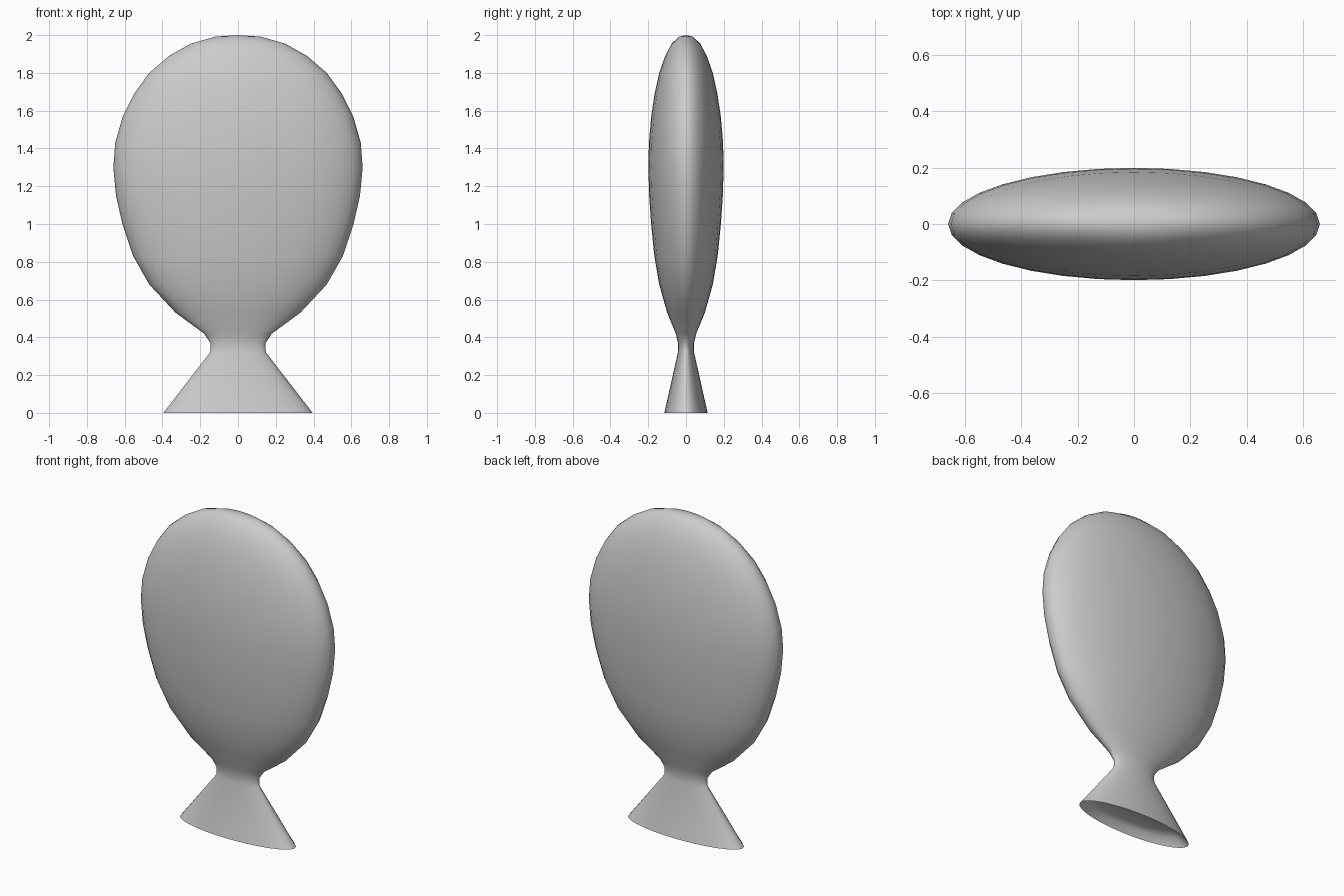
import bpy, bmesh, math

if "Cube" in bpy.data.objects:
    bpy.data.objects.remove(bpy.data.objects["Cube"])

SEGMENTS = 32
FLATTEN = 0.302  # depth relative to width

# Half-silhouette (half width, height): recessed underside, flared tail, neck, body
PROFILE = [
    (0.24, 0.06), (0.34, 0.045), (0.395, 0.0),
    (0.148, 0.32), (0.145, 0.345), (0.146, 0.37), (0.18, 0.42),
    (0.33, 0.53), (0.47, 0.68), (0.555, 0.83), (0.612, 1.0),
    (0.646, 1.15), (0.66, 1.30), (0.65, 1.43), (0.61, 1.57),
    (0.55, 1.69), (0.47, 1.80), (0.365, 1.89), (0.25, 1.955), (0.12, 1.992),
]
BOTTOM, TOP = 0.065, 2.0


def depth(width, z):
    # the lower body is slightly thicker than the flared tail
    return width * (FLATTEN if z > 0.4 else 0.29)


bm = bmesh.new()
rings = []
for width, z in PROFILE:
    ring = []
    for i in range(SEGMENTS):
        a = 2 * math.pi * i / SEGMENTS
        ring.append(bm.verts.new((width * math.cos(a), depth(width, z) * math.sin(a), z)))
    rings.append(ring)

# Skin between neighbouring rings
for low, high in zip(rings, rings[1:]):
    for i in range(SEGMENTS):
        j = (i + 1) % SEGMENTS
        bm.faces.new((low[i], low[j], high[j], high[i]))

# Close the crown and the recessed underside
crown = bm.verts.new((0, 0, TOP))
under = bm.verts.new((0, 0, BOTTOM))
for i in range(SEGMENTS):
    j = (i + 1) % SEGMENTS
    bm.faces.new((rings[-1][i], rings[-1][j], crown))
    bm.faces.new((rings[0][j], rings[0][i], under))

mesh = bpy.data.meshes.new("foil_balloon")
bm.to_mesh(mesh)
bm.free()
balloon = bpy.data.objects.new("foil_balloon", mesh)
bpy.context.collection.objects.link(balloon)

# Smooth skin with a sharp tail rim
bpy.context.view_layer.objects.active = balloon
balloon.select_set(True)
bpy.ops.object.shade_smooth_by_angle(angle=math.radians(60))
